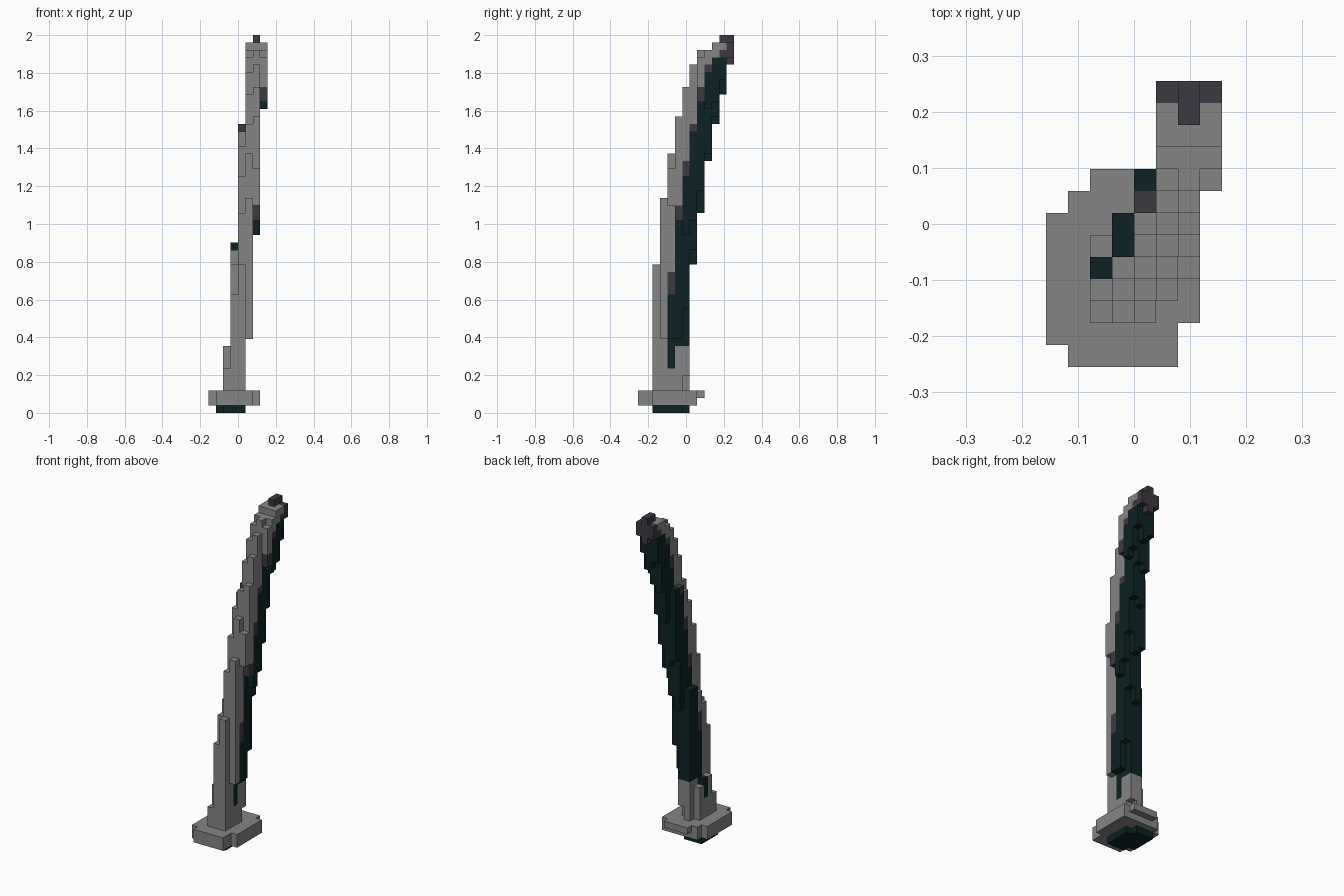
import bpy
import bmesh
from mathutils import Vector

cube = bpy.data.objects.get("Cube")
if cube:
    bpy.data.objects.remove(cube, do_unlink=True)

V = 2 / 51                                # size of one block
ORIGIN = Vector((-4 * V, -6.5 * V, 0))    # corner of the block grid


def material(name, colour):
    mat = bpy.data.materials.new(name)
    mat.use_nodes = True
    mat.diffuse_color = (*colour, 1)
    mat.node_tree.nodes["Principled BSDF"].inputs["Base Color"].default_value = (*colour, 1)
    return mat


MATS = [
    material("steel grey", (0.235, 0.235, 0.235)),
    material("dark teal", (0.0037, 0.016, 0.017)),
    material("charcoal", (0.045, 0.042, 0.052)),
]
GREY, TEAL, CHARCOAL = range(3)

# Blade columns: x index -> (first y index, [(bottom, top), ...] going back)
COLUMNS = {
    2: (2, [(3, 6), (3, 9), (3, 9), (3, 8)]),
    3: (2, [(3, 16), (3, 20), (3, 22), (3, 23), (3, 23)]),
    4: (2, [(3, 20), (3, 27), (3, 32), (3, 36), (5, 38), (20, 39), (28, 39)]),
    5: (3, [(10, 29), (10, 35), (10, 39), (14, 43), (22, 46), (27, 48),
            (34, 49), (39, 50), (44, 50), (48, 50)]),
    6: (4, [(28, 33), (26, 40), (24, 44), (26, 47), (30, 49), (35, 49),
            (40, 50), (43, 51), (47, 51)]),
    7: (8, [(42, 48), (41, 49), (42, 50), (45, 50), (48, 50)]),
}
# Cutting edge bands: y index -> (teal from, teal to, charcoal to)
BANDS = {4: (6, 16, 19), 5: (9, 26, 28), 6: (9, 32, 34), 7: (9, 38, 39),
         8: (9, 42, 44), 9: (9, 46, 47), 10: (9, 48, 48), 11: (9, 48, 49),
         12: (9, 47, 51)}


def blade_colour(i, j, k):
    if i == 6 and j >= 11 and k >= 48:
        return CHARCOAL
    low, high, rim = BANDS.get(j, (99, 99, 99))
    if low <= k < high:
        return TEAL
    return CHARCOAL if high <= k < rim else GREY


# Blade
blade = {}
for i, (j0, spans) in COLUMNS.items():
    for j, (bottom, top) in enumerate(spans, j0):
        for k in range(bottom, top):
            blade[i, j, k] = blade_colour(i, j, k)

# Guard: stepped octagon, rear row only in the upper layer
ROWS = [(1, 6), (0, 7), (0, 8), (0, 8), (0, 8), (0, 8), (2, 7)]
guard = {(i, j, k): GREY for i, (a, b) in enumerate(ROWS)
         for j in range(a, b + 1) for k in (1, 2) if not (j == 8 and k == 1)}

# Handle stub under the guard
handle = {(i, j, 0): TEAL for i in range(1, 5) for j in range(2, 7)
          if (i, j) not in ((1, 2), (4, 6))}

SOLID = set(blade) | set(guard) | set(handle)


def build(name, cells):
    """Skin a set of blocks with only its exposed faces."""
    bm = bmesh.new()
    verts = {}

    def vert(p):
        if p not in verts:
            verts[p] = bm.verts.new(ORIGIN + Vector(p) * V)
        return verts[p]

    for cell, colour in cells.items():
        for axis in range(3):
            u, w = (axis + 1) % 3, (axis + 2) % 3
            for side in (0, 1):
                near = list(cell)
                near[axis] += 2 * side - 1
                if tuple(near) in SOLID:
                    continue
                ring = []
                for du, dw in ((0, 0), (1, 0), (1, 1), (0, 1)):
                    p = list(cell)
                    p[axis] += side
                    p[u] += du
                    p[w] += dw
                    ring.append(vert(tuple(p)))
                face = bm.faces.new(ring if side else ring[::-1])
                face.material_index = colour
    # Merge coplanar faces of one colour
    bmesh.ops.dissolve_limit(bm, angle_limit=0.01, verts=bm.verts[:],
                             edges=bm.edges[:], delimit={'MATERIAL'})
    mesh = bpy.data.meshes.new(name)
    for mat in MATS:
        mesh.materials.append(mat)
    bm.to_mesh(mesh)
    bm.free()
    obj = bpy.data.objects.new(name, mesh)
    bpy.context.scene.collection.objects.link(obj)


build("blade", blade)
build("guard", guard)
build("handle_stub", handle)
